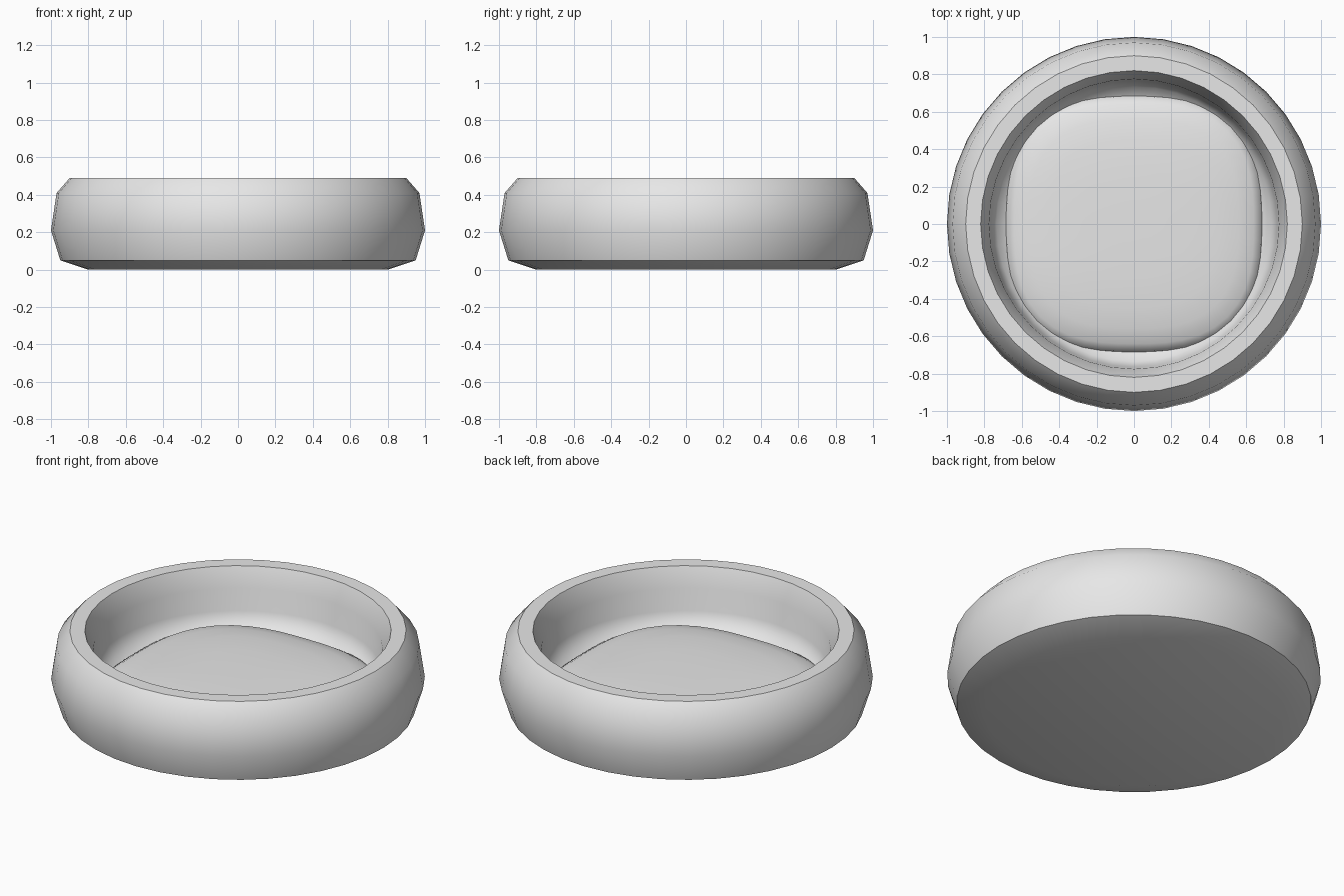
import bpy, math

if "Cube" in bpy.data.objects:
    bpy.data.objects.remove(bpy.data.objects["Cube"])

grey = bpy.data.materials.new("light_grey")
grey.diffuse_color = (0.8, 0.8, 0.8, 1)
grey.use_nodes = True
grey.node_tree.nodes["Principled BSDF"].inputs["Base Color"].default_value = grey.diffuse_color


def ring_solid(name, rings, segs, power, angle):
    """Loft rings of (radius, z); power 2 is a circle, more is a rounded square."""
    verts, faces = [], []
    for r, z in rings:
        for i in range(segs):
            a = 2 * math.pi * i / segs
            c, s = math.cos(a), math.sin(a)
            k = r / (abs(c) ** power + abs(s) ** power) ** (1 / power)
            verts.append((k * c, k * s, z))
    for j in range(len(rings) - 1):
        for i in range(segs):
            n = (i + 1) % segs
            faces.append((j * segs + i, j * segs + n,
                          (j + 1) * segs + n, (j + 1) * segs + i))
    # closed ends
    last = (len(rings) - 1) * segs
    faces.append(tuple(reversed(range(segs))))
    faces.append(tuple(range(last, last + segs)))
    me = bpy.data.meshes.new(name)
    me.from_pydata(verts, [], faces)
    me.materials.append(grey)
    ob = bpy.data.objects.new(name, me)
    bpy.context.collection.objects.link(ob)
    bpy.ops.object.select_all(action='DESELECT')
    ob.select_set(True)
    bpy.context.view_layer.objects.active = ob
    bpy.ops.object.shade_smooth_by_angle(angle=math.radians(angle))
    return ob


# Round padded bed wall, from underside over the rim to the inner floor
ring_solid("bed_wall", [
    (0.80, 0.0), (0.95, 0.05), (1.0, 0.21), (0.97, 0.41), (0.90, 0.49),
    (0.82, 0.49), (0.775, 0.38), (0.765, 0.25), (0.735, 0.18),
    (0.66, 0.14), (0.50, 0.11)], 40, 2, 44)

# Rounded-square cushion, gently domed
ring_solid("cushion", [
    (0.66, 0.04), (0.69, 0.13), (0.68, 0.17), (0.64, 0.195), (0.56, 0.215),
    (0.45, 0.228), (0.28, 0.235), (0.10, 0.237)], 48, 2.75, 60)
